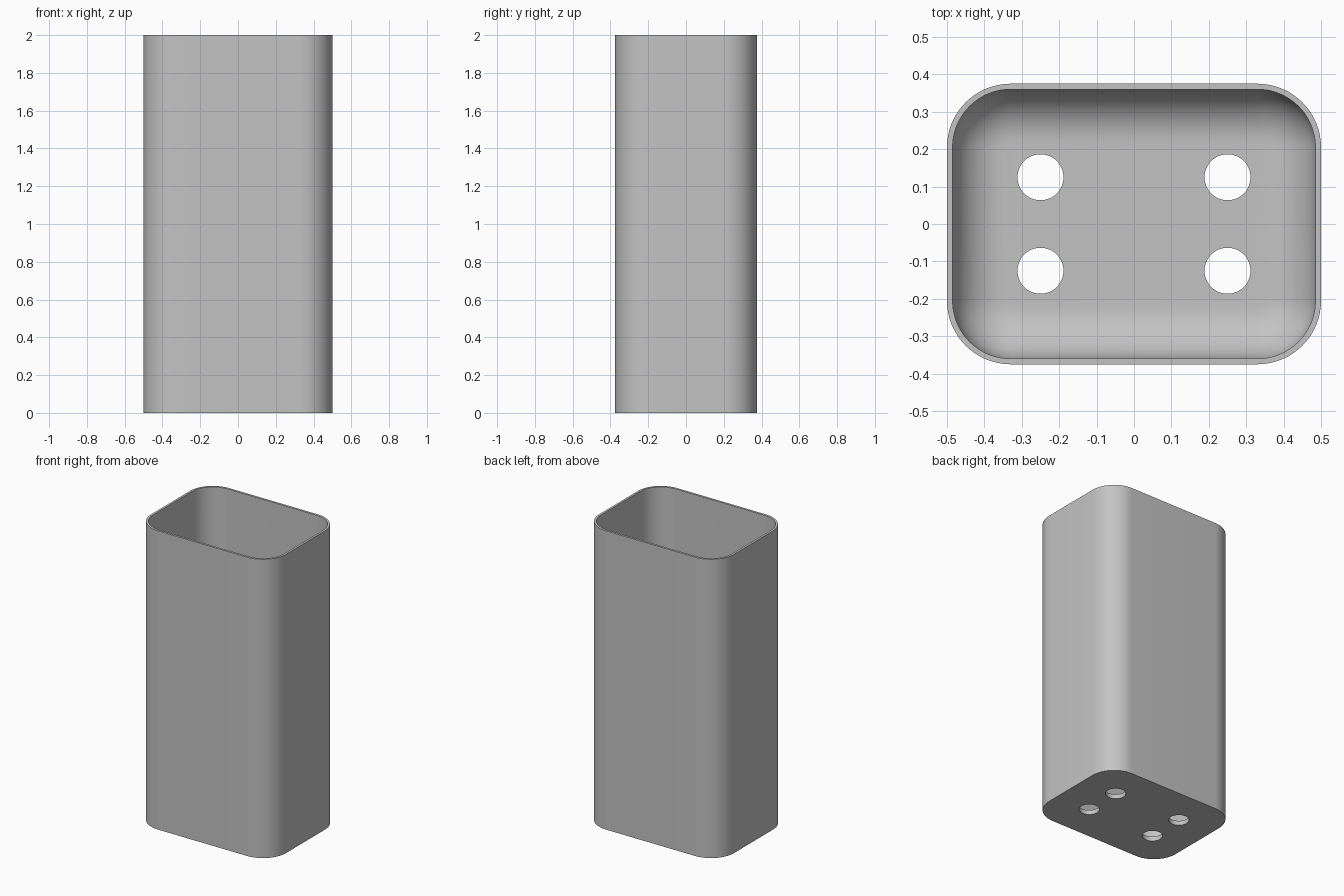
import bpy, bmesh, math

if "Cube" in bpy.data.objects:
    bpy.data.objects.remove(bpy.data.objects["Cube"])

W, D, H = 1.0, 0.75, 2.0          # outer size
WALL, FLOOR = 0.015, 0.03
CORNER, FILLET = 0.17, 0.14       # plan corner radius, inner floor fillet
SEG = 16


def ring(bm, inset, z):
    """Rounded rectangle loop, offset inwards by inset."""
    r = CORNER - inset
    cx, cy = W / 2 - CORNER, D / 2 - CORNER
    verts = []
    for k, (sx, sy) in enumerate([(1, 1), (-1, 1), (-1, -1), (1, -1)]):
        for i in range(SEG + 1):
            a = math.pi / 2 * (k + i / SEG)
            verts.append(bm.verts.new((sx * cx + r * math.cos(a),
                                       sy * cy + r * math.sin(a), z)))
    return verts


# Cup shell: outside wall, rim, inside wall, rounded inner floor edge
loops = [(0, 0), (0, H), (WALL, H)]
for i in range(13):
    a = math.pi / 2 * i / 12
    loops.append((WALL + FILLET * (1 - math.cos(a)),
                  FLOOR + FILLET * (1 - math.sin(a))))
bm = bmesh.new()
rings = [ring(bm, *p) for p in loops]
n = len(rings[0])
for lo, hi in zip(rings, rings[1:]):
    for i in range(n):
        j = (i + 1) % n
        bm.faces.new((lo[i], lo[j], hi[j], hi[i]))
bm.faces.new(rings[0][::-1])
bm.faces.new(rings[-1])
bmesh.ops.recalc_face_normals(bm, faces=bm.faces)
mesh = bpy.data.meshes.new("cup")
bm.to_mesh(mesh)
bm.free()
cup = bpy.data.objects.new("cup", mesh)
bpy.context.collection.objects.link(cup)

grey = bpy.data.materials.new("light grey")
grey.diffuse_color = (0.55, 0.55, 0.55, 1)
grey.use_nodes = True
grey.node_tree.nodes["Principled BSDF"].inputs["Base Color"].default_value = grey.diffuse_color
mesh.materials.append(grey)

# Four drain holes through the floor
for x in (-0.25, 0.25):
    for y in (-0.125, 0.125):
        bpy.ops.mesh.primitive_cylinder_add(vertices=48, radius=0.0615, depth=0.2,
                                            location=(x, y, 0))
        cutter = bpy.context.object
        cutter.name = "drain_hole_cutter"
        cutter.hide_render = True
        cutter.data.materials.append(grey)
        bpy.context.view_layer.objects.active = cup
        mod = cup.modifiers.new("drain_hole", 'BOOLEAN')
        mod.operation, mod.solver, mod.object = 'DIFFERENCE', 'EXACT', cutter
        bpy.ops.object.modifier_apply(modifier=mod.name)
        bpy.data.objects.remove(cutter)

# Smooth corners and fillet, crisp rim and holes
bpy.ops.object.select_all(action='DESELECT')
cup.select_set(True)
bpy.context.view_layer.objects.active = cup
bpy.ops.object.shade_smooth_by_angle(angle=math.radians(30))
